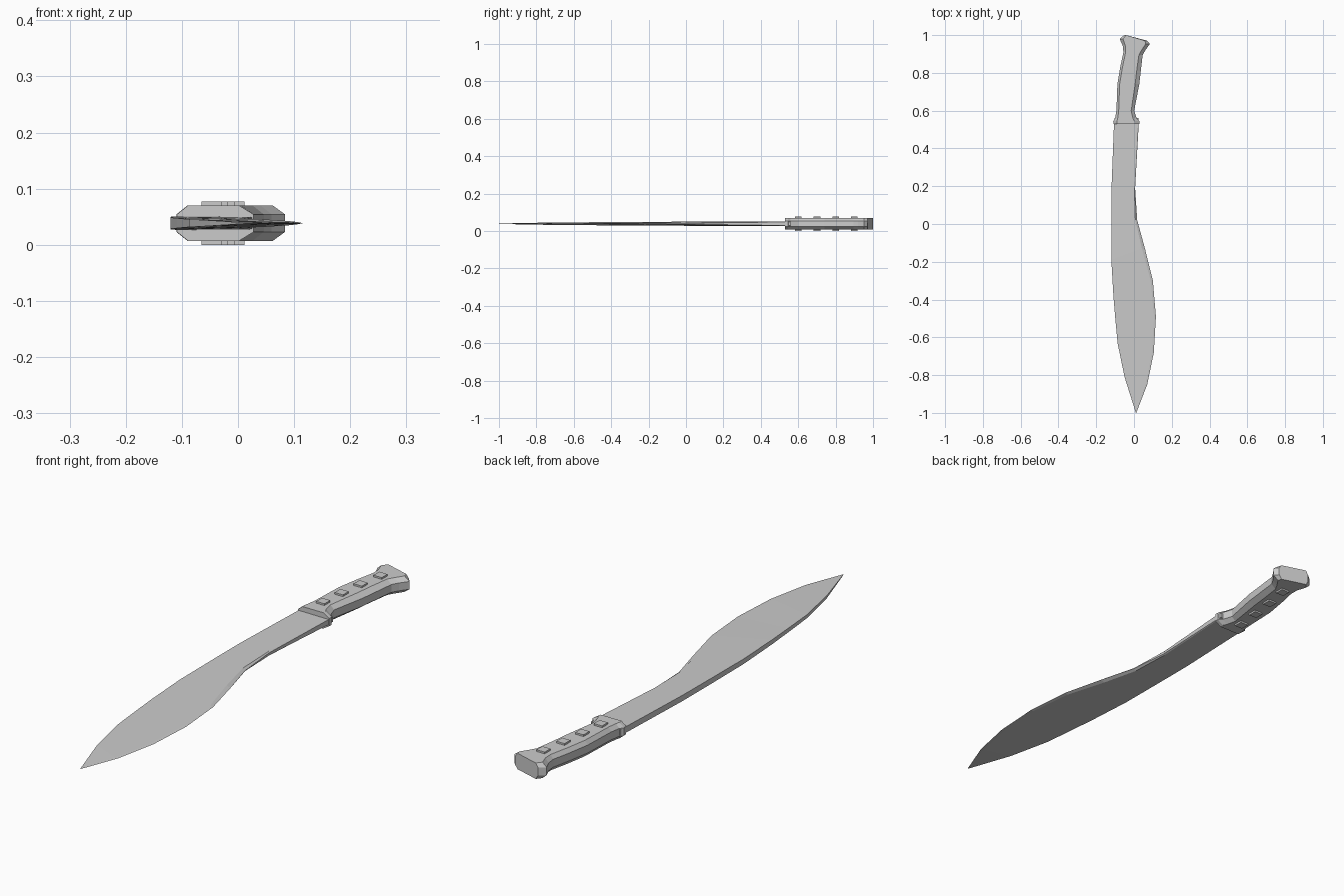
import bpy, bmesh

ZC = 0.0385  # mid-plane of the knife


def loft(name, rings, merge=0.0005):
    """Skin a list of equal-length vertex rings and cap both ends."""
    bm = bmesh.new()
    loops = [[bm.verts.new(p) for p in ring] for ring in rings]
    n = len(loops[0])
    for a, b in zip(loops, loops[1:]):
        for i in range(n):
            j = (i + 1) % n
            bm.faces.new((a[i], a[j], b[j], b[i]))
    bm.faces.new(loops[0])
    bm.faces.new(loops[-1])
    bmesh.ops.remove_doubles(bm, verts=bm.verts[:], dist=merge)
    bmesh.ops.recalc_face_normals(bm, faces=bm.faces[:])
    me = bpy.data.meshes.new(name)
    bm.to_mesh(me)
    bm.free()
    ob = bpy.data.objects.new(name, me)
    bpy.context.collection.objects.link(ob)
    return ob


# Blade stations: spine y, spine x, edge y, edge x, spine half thickness,
# bevel width, bevel half thickness, edge half thickness
blade = [
    (0.56, -0.104, 0.56, 0.024, 0.012, 0.004, 0.011, 0.010),
    (0.53, -0.106, 0.53, 0.025, 0.012, 0.004, 0.011, 0.010),
    (0.19, -0.119, 0.19, 0.006, 0.0115, 0.004, 0.009, 0.005),
    (0.02, -0.120, 0.02, 0.017, 0.011, 0.010, 0.008, 0.001),
    (-0.19, -0.120, -0.13, 0.058, 0.010, 0.016, 0.007, 0.0),
    (-0.38, -0.109, -0.30, 0.100, 0.009, 0.012, 0.004, 0.0),
    (-0.50, -0.099, -0.49, 0.116, 0.008, 0.010, 0.002, 0.0),
    (-0.63, -0.087, -0.68, 0.105, 0.007, 0.010, 0.0015, 0.0),
    (-0.81, -0.050, -0.85, 0.070, 0.005, 0.010, 0.001, 0.0),
    (-1.00, 0.010, -1.00, 0.012, 0.001, 0.001, 0.0005, 0.0),
]
rings = []
for sy, sx, ey, ex, st, bw, bt, et in blade:
    rings.append([(sx, sy, ZC - st), (ex - bw, ey, ZC - bt), (ex, ey, ZC - et),
                  (ex, ey, ZC + et), (ex - bw, ey, ZC + bt), (sx, sy, ZC + st)])
loft("blade", rings)

# Handle stations: left y, left x, right y, right x, chamfer left, chamfer right
handle = [
    (0.53, -0.109, 0.53, 0.028, 0.020, 0.026),
    (0.545, -0.110, 0.545, 0.028, 0.020, 0.026),
    (0.56, -0.100, 0.56, 0.014, 0.014, 0.020),
    (0.60, -0.093, 0.60, 0.001, 0.012, 0.016),
    (0.74, -0.088, 0.74, 0.028, 0.012, 0.022),
    (0.83, -0.073, 0.81, 0.036, 0.012, 0.022),
    (0.91, -0.056, 0.895, 0.046, 0.012, 0.020),
    (0.945, -0.060, 0.92, 0.060, 0.014, 0.020),
    (0.980, -0.076, 0.953, 0.084, 0.018, 0.022),
    (1.00, -0.052, 0.970, 0.070, 0.010, 0.012),
]
H, S = 0.0315, 0.0155  # half height of top face and of the side walls
rings = []
for ly, lx, ry, rx, cl, cr in handle:
    rings.append([(lx + cl, ly, ZC - H), (rx - cr, ry, ZC - H),
                  (rx, ry, ZC - S), (rx, ry, ZC + S),
                  (rx - cr, ry, ZC + H), (lx + cl, ly, ZC + H),
                  (lx, ly, ZC + S), (lx, ly, ZC - S)])
loft("handle", rings)

# Four rivets running right through the handle
for i, (x, y) in enumerate([(-0.047, 0.60), (-0.036, 0.70),
                            (-0.023, 0.80), (-0.006, 0.90)]):
    bpy.ops.mesh.primitive_cube_add(size=1, location=(x, y, ZC))
    rivet = bpy.context.object
    rivet.name = f"rivet_{i + 1}"
    rivet.scale = (0.036, 0.036, 0.077)
